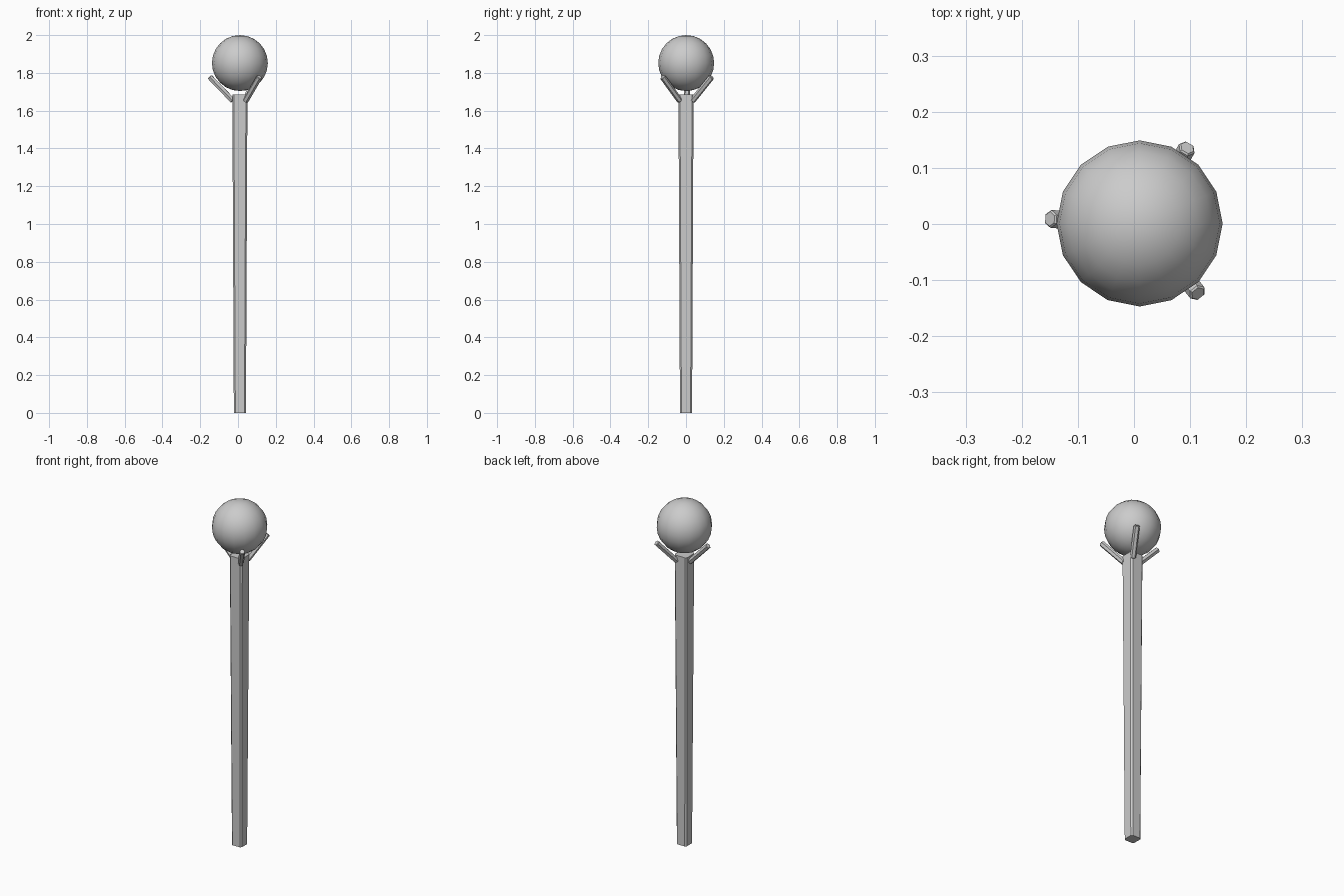
import bpy
import bmesh
import math
from mathutils import Vector

if "Cube" in bpy.data.objects:
    bpy.data.objects.remove(bpy.data.objects["Cube"])


def mesh_object(name, bm):
    bmesh.ops.recalc_face_normals(bm, faces=bm.faces)
    mesh = bpy.data.meshes.new(name)
    bm.to_mesh(mesh)
    bm.free()
    obj = bpy.data.objects.new(name, mesh)
    bpy.context.collection.objects.link(obj)
    return obj


def loft(name, rings):
    """Skin a list of equal-length point rings and cap both ends."""
    bm = bmesh.new()
    loops = [[bm.verts.new(p) for p in ring] for ring in rings]
    n = len(loops[0])
    for a, b in zip(loops, loops[1:]):
        for i in range(n):
            j = (i + 1) % n
            bm.faces.new((a[i], a[j], b[j], b[i]))
    bm.faces.new(loops[0])
    bm.faces.new(loops[-1])
    return mesh_object(name, bm)


CX = 0.01  # axis of the staff and orb


def chamfered_square(half, cut, z):
    h, k = half, half - cut
    pts = [(h, -k), (h, k), (k, h), (-k, h), (-h, k), (-h, -k), (-k, -h), (k, -h)]
    return [(CX + x, y, z) for x, y in pts]


def prong(name, base, tip, radius=0.016, cut=0.003, sides=6):
    base, tip = Vector(base), Vector(tip)
    axis = (tip - base).normalized()
    side = axis.cross(Vector((0, 0, 1))).normalized()
    up = side.cross(axis)
    stations = [(base, radius - cut), (base + axis * cut, radius),
                (tip - axis * cut, radius), (tip, radius - cut)]
    angles = [2 * math.pi * i / sides for i in range(sides)]
    rings = [[c + (side * math.cos(a) + up * math.sin(a)) * r for a in angles]
             for c, r in stations]
    return loft(name, rings)


# Tapered square shaft with chamfered corners
loft("shaft", [chamfered_square(0.032, 0.008, 0.0),
               chamfered_square(0.040, 0.008, 1.686)])

# Orb floating just above the shaft
bpy.ops.mesh.primitive_uv_sphere_add(segments=16, ring_count=12, radius=0.148,
                                     location=(CX, 0.001, 1.852))
orb = bpy.context.object
orb.name = "orb"
bpy.ops.object.shade_smooth()

# Three slanted prongs around the orb
prong("prong_left", (-0.027, 0.003, 1.652), (-0.150, 0.009, 1.779))
prong("prong_back", (0.036, 0.034, 1.652), (0.095, 0.136, 1.779))
prong("prong_front", (0.040, -0.032, 1.652), (0.114, -0.124, 1.779))
